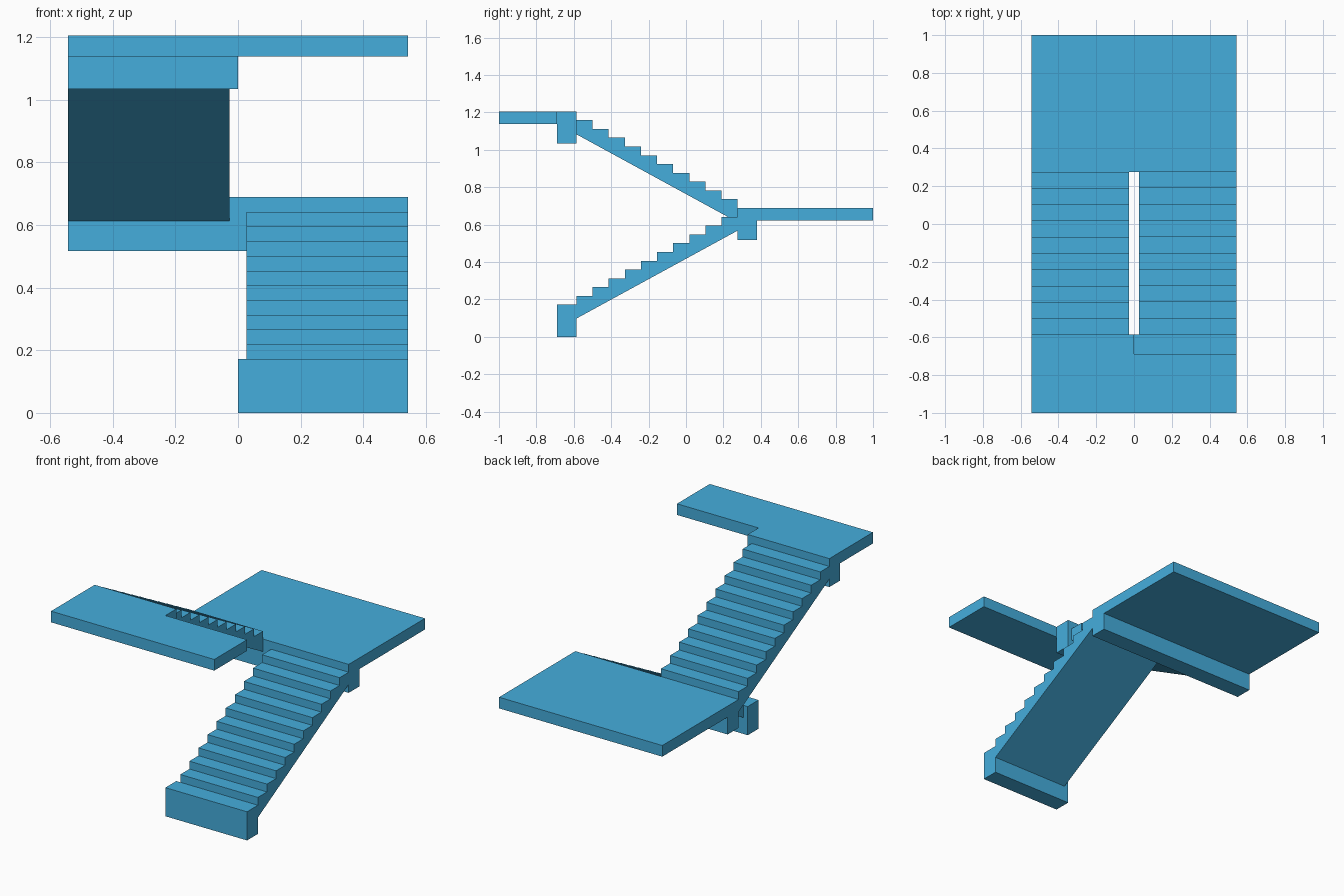
import bpy

if "Cube" in bpy.data.objects:
    bpy.data.objects.remove(bpy.data.objects["Cube"])

HALF_W = 0.5425            # half of total width
GAP = 0.027                # half of the well between flights
Y_FRONT, Y_BACK = -0.586, 0.276
STEPS = 10
TREAD = (Y_BACK - Y_FRONT) / STEPS
RISE = 0.047
Z_START, Z_MID, Z_TOP = 0.172, 0.689, 1.206
SLAB, BEAM_H, BEAM_D = 0.067, 0.171, 0.103


def extrude_profile(name, pts, x0, x1):
    """Extrude a closed (y, z) outline from x0 to x1."""
    n = len(pts)
    verts = [(x, y, z) for x in (x0, x1) for y, z in pts]
    faces = [tuple(range(n))[::-1], tuple(range(n, 2 * n))]
    faces += [(i, (i + 1) % n, n + (i + 1) % n, n + i) for i in range(n)]
    mesh = bpy.data.meshes.new(name)
    mesh.from_pydata(verts, [], faces)
    obj = bpy.data.objects.new(name, mesh)
    bpy.context.collection.objects.link(obj)
    # Consistent outward normals
    import bmesh
    bm = bmesh.new()
    bm.from_mesh(mesh)
    bmesh.ops.recalc_face_normals(bm, faces=bm.faces)
    bm.to_mesh(mesh)
    bm.free()
    mat = bpy.data.materials.get("stair_blue")
    if mat is None:
        mat = bpy.data.materials.new("stair_blue")
        mat.diffuse_color = (0.06, 0.42, 0.72, 1)
        mat.use_nodes = True
        mat.node_tree.nodes["Principled BSDF"].inputs["Base Color"].default_value = mat.diffuse_color
    mesh.materials.append(mat)
    return obj


def box_profile(y0, y1, z0, z1):
    return [(y0, z0), (y1, z0), (y1, z1), (y0, z1)]


def flight(name, y_start, direction, z_base, z_under, x0, x1):
    """Stepped top with a straight sloping soffit."""
    pts = [(y_start, z_under)]
    for i in range(STEPS):
        z = z_base + (i + 1) * RISE
        pts.append((y_start + direction * i * TREAD, z))
        pts.append((y_start + direction * (i + 1) * TREAD, z))
    pts.append((y_start + direction * STEPS * TREAD, z_under + STEPS * RISE))
    return extrude_profile(name, pts, x0, x1)


# Starting beam at the foot of the stair
extrude_profile("foot_beam", box_profile(Y_FRONT - BEAM_D, Y_FRONT, 0, Z_START), 0, HALF_W)

# Two opposed flights
flight("lower_flight", Y_FRONT, 1, Z_START, 0.098, GAP, HALF_W)
flight("upper_flight", Y_BACK, -1, Z_MID, 0.613, -HALF_W, -GAP)

# Middle landing with its downstand beam
extrude_profile("middle_landing", [
    (Y_BACK, Z_MID - BEAM_H), (Y_BACK + BEAM_D, Z_MID - BEAM_H),
    (Y_BACK + BEAM_D, Z_MID - SLAB), (1, Z_MID - SLAB), (1, Z_MID), (Y_BACK, Z_MID)],
    -HALF_W, HALF_W)

# Top landing: full-width slab and half-width beam
extrude_profile("top_landing", box_profile(-1, Y_FRONT - BEAM_D, Z_TOP - SLAB, Z_TOP),
                -HALF_W, HALF_W)
extrude_profile("top_beam", box_profile(Y_FRONT - BEAM_D, Y_FRONT, Z_TOP - BEAM_H, Z_TOP),
                -HALF_W, 0)
